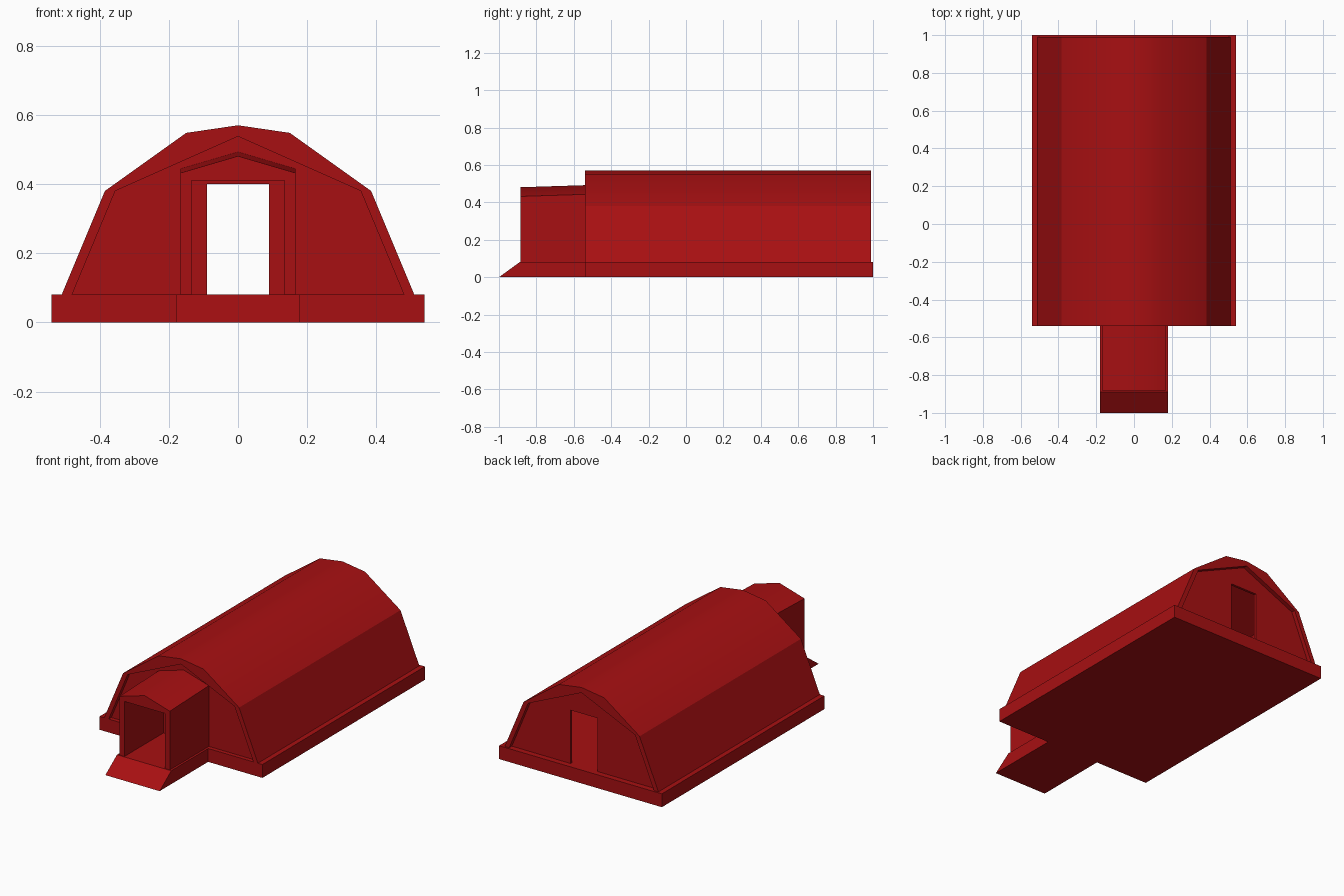
import bpy, bmesh, math

cube = bpy.data.objects.get("Cube")
if cube:
    bpy.data.objects.remove(cube, do_unlink=True)

RED = (0.39, 0.005, 0.006, 1.0)
red = bpy.data.materials.new("barn_red")
red.use_nodes = True
red.diffuse_color = RED
red.node_tree.nodes["Principled BSDF"].inputs["Base Color"].default_value = RED

FLOOR = 0.08


def mirrored(half):
    """Complete a right-half outline that ends on the centre line."""
    return half + [(-x, z) for x, z in reversed(half) if x > 0]


def extrude(name, outline, start, end, axis="y", smooth=0, rise=0):
    """Extrude a closed outline along an axis; rise lifts the far upper edge."""
    bm = bmesh.new()
    place = (lambda u, z, d: (u, d, z)) if axis == "y" else (lambda u, z, d: (d, u, z))
    near = [bm.verts.new(place(u, z, start)) for u, z in outline]
    far = [bm.verts.new(place(u, z + (rise if z > 0.42 else 0), end)) for u, z in outline]
    bm.faces.new(near)
    bm.faces.new(far[::-1])
    n = len(outline)
    for i in range(n):
        j = (i + 1) % n
        bm.faces.new((near[i], far[i], far[j], near[j]))
    bmesh.ops.recalc_face_normals(bm, faces=bm.faces)
    mesh = bpy.data.meshes.new(name)
    bm.to_mesh(mesh)
    bm.free()
    mesh.materials.append(red)
    obj = bpy.data.objects.new(name, mesh)
    bpy.context.collection.objects.link(obj)
    if smooth:
        bpy.ops.object.select_all(action="DESELECT")
        obj.select_set(True)
        bpy.context.view_layer.objects.active = obj
        bpy.ops.object.shade_smooth_by_angle(angle=math.radians(smooth))
    return obj


def doorway(width, height):
    """Outline notch for an opening that starts at floor level."""
    return [(-width, FLOOR), (-width, height), (width, height), (width, FLOOR)]


# Foundation slab and entrance ramp
extrude("foundation", [(-0.54, 0), (1, 0), (1, FLOOR), (-0.54, FLOOR)], -0.54, 0.54, "x")
extrude("entrance_ramp", [(-1, 0), (-0.54, 0), (-0.54, FLOOR), (-0.89, FLOOR)],
        -0.18, 0.18, "x")

# Hollow arched roof shell
outer = mirrored([(0.51, FLOOR), (0.385, 0.38), (0.15, 0.548), (0, 0.57)])
inner = mirrored([(0.48, FLOOR), (0.355, 0.38), (0, 0.538)])
extrude("roof_shell", outer + inner[::-1], -0.54, 0.99, smooth=30)

# Recessed end walls with doorways
for name, y in (("front_wall", -0.515), ("back_wall", 0.95)):
    extrude(name, inner + doorway(0.09, 0.40), y, y + 0.015)

# Entrance porch with a gabled roof
porch = mirrored([(0.167, FLOOR), (0.167, 0.432), (0, 0.481)])
extrude("entrance_porch", porch + doorway(0.134, 0.41), -0.885, -0.51, smooth=35, rise=0.012)
